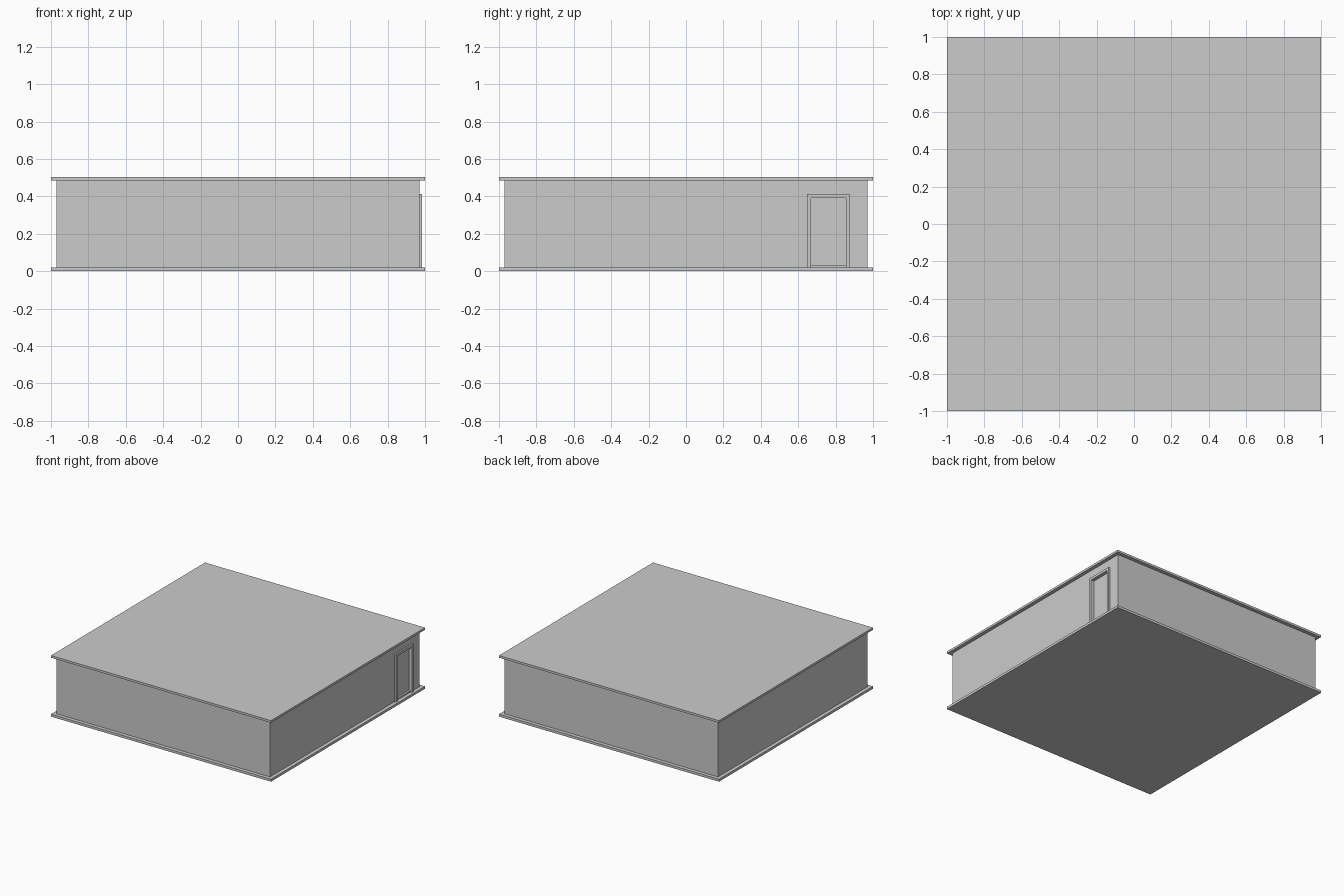
import bpy

if "Cube" in bpy.data.objects:
    bpy.data.objects.remove(bpy.data.objects["Cube"])


def box(name, x, y, z):
    """Axis-aligned box from (min, max) ranges."""
    bpy.ops.mesh.primitive_cube_add(size=1, location=[(a + b) / 2 for a, b in (x, y, z)])
    ob = bpy.context.object
    ob.name = name
    ob.scale = [b - a for a, b in (x, y, z)]
    bpy.ops.object.transform_apply(location=False, rotation=False, scale=True)
    return ob


def profile(name, points, x0, x1):
    """Outline in the y-z plane, extruded along x."""
    n = len(points)
    verts = [(x, y, z) for x in (x0, x1) for y, z in points]
    faces = [list(range(n))[::-1], list(range(n, 2 * n))]
    faces += [[i, (i + 1) % n, (i + 1) % n + n, i + n] for i in range(n)]
    mesh = bpy.data.meshes.new(name)
    mesh.from_pydata(verts, [], faces)
    ob = bpy.data.objects.new(name, mesh)
    bpy.context.collection.objects.link(ob)
    return ob


def arch(outer, inner, y_out, y_in, z0, top, head):
    """Upside-down U around the doorway."""
    return [(outer, z0), (y_in[0], z0), (y_in[0], head), (y_in[1], head),
            (y_in[1], z0), (y_out, z0), (y_out, top), (outer, top)]


W, T = 0.97, 0.04            # wall half width, wall thickness
Z0, Z1 = 0.02, 0.484         # floor top, roof underside
DOOR, HEAD = (0.668, 0.855), 0.392

# Floor and roof slabs
box("floor_slab", (-1, 1), (-1, 1), (0, Z0))
box("roof_slab", (-1, 1), (-1, 1), (Z1, 0.502))

# Walls
box("front_wall", (-W, W), (-W, -W + T), (Z0, Z1))
box("back_wall", (-W, W), (W - T, W), (Z0, Z1))
box("left_wall", (-W, -W + T), (-W + T, W - T), (Z0, Z1))
profile("right_wall", arch(-W + T, None, W - T, DOOR, Z0, Z1, HEAD), W - T, W)

# Door frame, threshold and recessed door
profile("door_frame", arch(0.647, None, 0.873, DOOR, Z0, 0.413, HEAD), W, 0.983)
box("door_threshold", (W - T, W), DOOR, (Z0, 0.032))
box("door_panel", (W - T, 0.955), DOOR, (0.032, HEAD))
